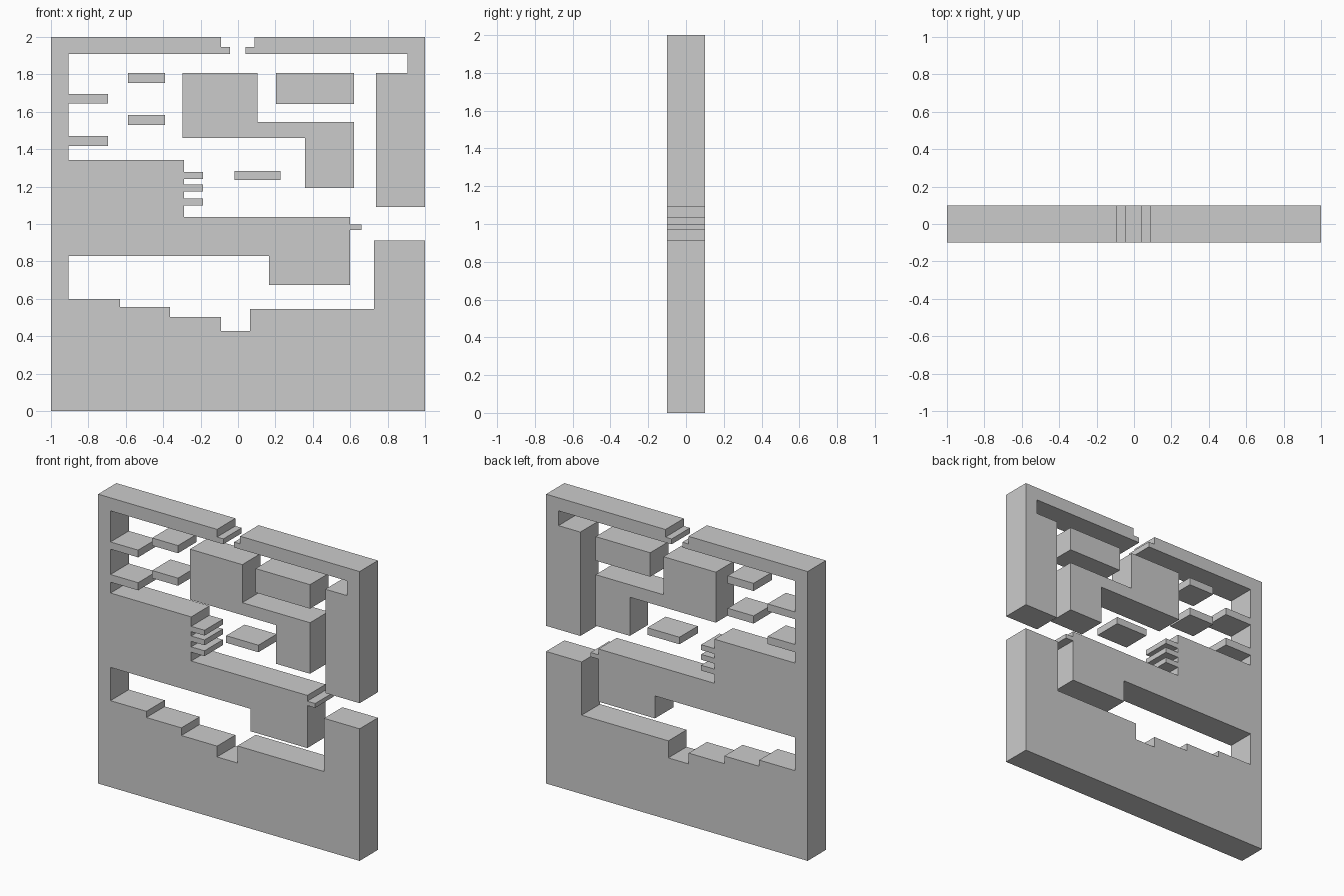
import bpy

HALF_DEPTH = 0.1


def slab(name, outline):
    """Extrude a clockwise x-z outline through the full thickness."""
    n = len(outline)
    verts = [(x, y, z) for y in (-HALF_DEPTH, HALF_DEPTH) for x, z in outline]
    faces = [tuple(reversed(range(n))), tuple(range(n, 2 * n))]
    for i in range(n):
        j = (i + 1) % n
        faces.append((i, j, n + j, n + i))
    mesh = bpy.data.meshes.new(name)
    mesh.from_pydata(verts, [], faces)
    mesh.update()
    obj = bpy.data.objects.new(name, mesh)
    bpy.context.collection.objects.link(obj)
    return obj


def box(name, x0, x1, z0, z1):
    return slab(name, [(x0, z0), (x0, z1), (x1, z1), (x1, z0)])


def ledges(x0, x1, spans):
    """Outline points, going down, for ledges sticking out from x0 to x1."""
    pts = []
    for top, bottom in spans:
        pts += [(x0, top), (x1, top), (x1, bottom), (x0, bottom)]
    return pts


# Main wall: left frame, middle block and stepped ground in one outline
wall = [(-1, 0), (-1, 2), (-0.09, 2), (-0.09, 1.947), (-0.042, 1.947),
        (-0.042, 1.91), (-0.905, 1.91)]
wall += ledges(-0.905, -0.694, [(1.695, 1.645), (1.47, 1.417)])
wall += [(-0.905, 1.342), (-0.288, 1.342)]
wall += ledges(-0.288, -0.186, [(1.277, 1.24), (1.21, 1.173), (1.135, 1.098)])
wall += [(-0.288, 1.037), (0.6, 1.037)]
wall += ledges(0.6, 0.66, [(0.997, 0.967)])
wall += [(0.6, 0.673), (0.167, 0.673), (0.167, 0.828), (-0.905, 0.828)]
# Stepped ground
wall += [(-0.905, 0.598), (-0.63, 0.598), (-0.63, 0.555), (-0.363, 0.555),
         (-0.363, 0.502), (-0.09, 0.502), (-0.09, 0.427), (0.065, 0.427),
         (0.065, 0.545), (0.728, 0.545), (0.728, 0.913), (1, 0.913), (1, 0)]
slab("main_wall", wall)

# Upper right frame with ceiling lip
slab("upper_right_wall", [
    (0.04, 1.91), (0.04, 1.947), (0.087, 1.947), (0.087, 2), (1, 2),
    (1, 1.09), (0.738, 1.09), (0.738, 1.808), (0.905, 1.808), (0.905, 1.91)])

# Floating blocks
slab("stepped_block", [
    (-0.298, 1.459), (-0.298, 1.808), (0.103, 1.808), (0.103, 1.545),
    (0.621, 1.545), (0.621, 1.192), (0.359, 1.192), (0.359, 1.459)])
box("upper_block", 0.204, 0.621, 1.642, 1.808)

# Floating platforms
for i, z in enumerate((1.755, 1.53)):
    box(f"left_platform_{i + 1}", -0.587, -0.389, z, z + 0.053)
box("centre_platform", -0.02, 0.226, 1.235, 1.284)
